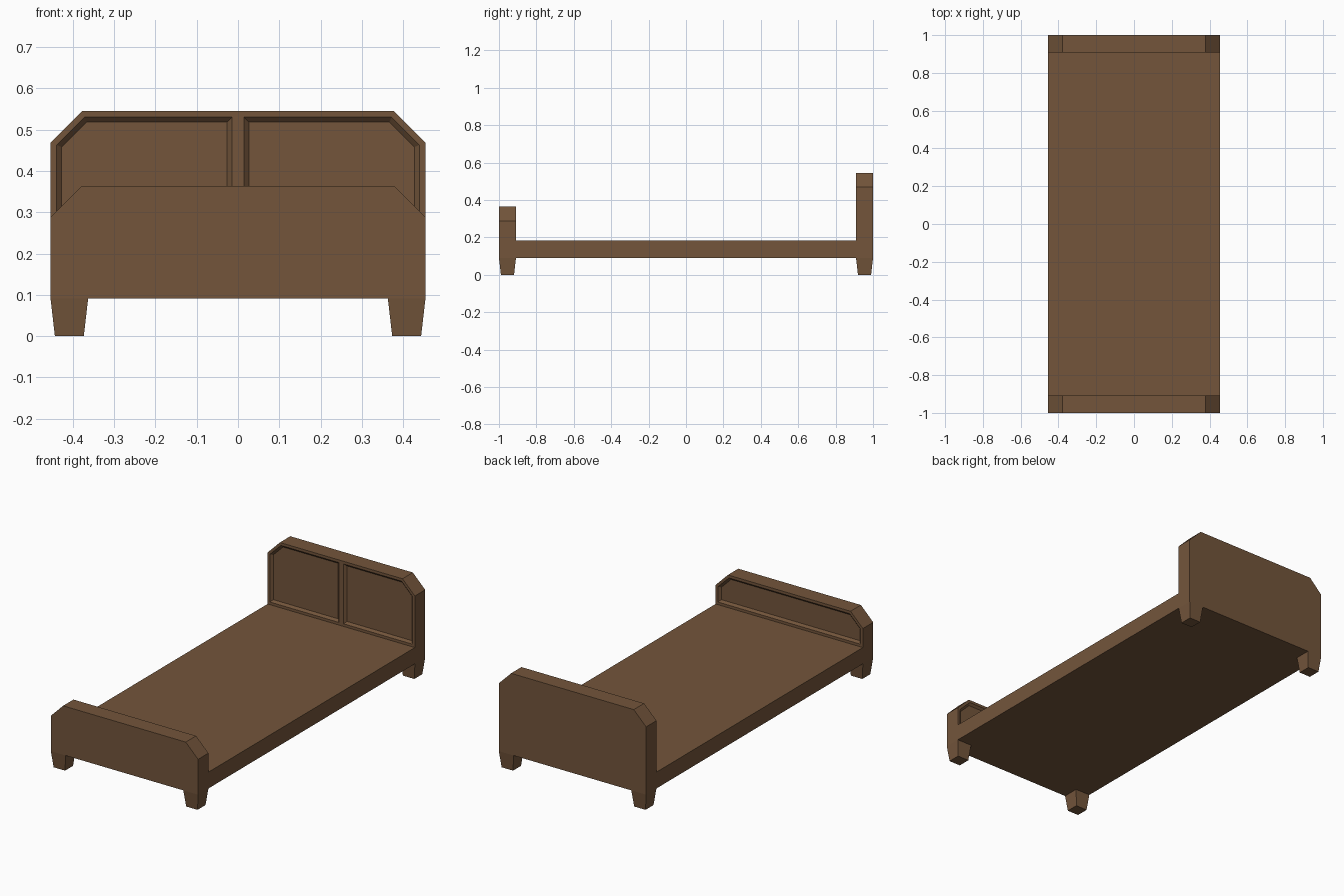
import bpy, bmesh

if "Cube" in bpy.data.objects:
    bpy.data.objects.remove(bpy.data.objects["Cube"])

W = 0.454        # half width
CH = 0.076       # corner cut of the boards
T = 0.091        # board thickness, leg width and deck thickness
Z0, Z1 = 0.091, 0.182

wood = bpy.data.materials.new("brown wood")
wood.diffuse_color = (0.172, 0.091, 0.044, 1)
wood.use_nodes = True
wood.node_tree.nodes["Principled BSDF"].inputs["Base Color"].default_value = wood.diffuse_color


def finish(bm, name):
    bmesh.ops.recalc_face_normals(bm, faces=bm.faces[:])
    me = bpy.data.meshes.new(name)
    bm.to_mesh(me)
    bm.free()
    me.materials.append(wood)
    ob = bpy.data.objects.new(name, me)
    bpy.context.collection.objects.link(ob)
    return ob


def board(name, side, top, split):
    """Cut-corner board with recessed panels on its inner face."""
    bm = bmesh.new()
    yi = side * (1 - T)
    cache = {}

    def cell(points):
        verts = []
        for p in points:
            if p not in cache:
                cache[p] = bm.verts.new((p[0], yi, p[1]))
            verts.append(cache[p])
        return bm.faces.new(verts)

    left = [(-W, Z1), (-W, top - CH), (-W + CH, top)]
    right = [(W - CH, top), (W, top - CH), (W, Z1)]
    mid = [(0, Z1)] if split else []
    cell([(-W, Z0), (-W, Z1)] + mid + [(W, Z1), (W, Z0)])
    if split:
        panels = [cell(left + [(0, top), (0, Z1)]),
                  cell([(0, Z1), (0, top)] + right)]
    else:
        panels = [cell(left + right)]
    # thickness
    res = bmesh.ops.extrude_face_region(bm, geom=bm.faces[:], use_keep_orig=True)
    moved = [g for g in res["geom"] if isinstance(g, bmesh.types.BMVert)]
    bmesh.ops.translate(bm, verts=moved, vec=(0, side * T, 0))
    bmesh.ops.recalc_face_normals(bm, faces=bm.faces[:])
    # frame, then sloped recess
    bmesh.ops.inset_individual(bm, faces=panels, thickness=0.0148, use_even_offset=True)
    bmesh.ops.inset_individual(bm, faces=panels, thickness=0.012, depth=-0.012,
                               use_even_offset=True)
    return finish(bm, name)


def box(name, centre, size, bottom_scale=1.0):
    bm = bmesh.new()
    bmesh.ops.create_cube(bm, size=1)
    for v in bm.verts:
        k = bottom_scale if v.co.z < 0 else 1.0
        v.co = [centre[i] + v.co[i] * size[i] * (k if i < 2 else 1) for i in range(3)]
    return finish(bm, name)


# head and foot boards
board("headboard", 1, 0.545, True)
board("footboard", -1, 0.364, False)

# flat deck between the boards
box("bed_deck", (0, 0, (Z0 + Z1) / 2), (2 * W, 2 * (1 - T), Z1 - Z0))

# tapered legs
for ny, sy in (("foot", -1), ("head", 1)):
    for nx, sx in (("left", -1), ("right", 1)):
        box(f"{ny}_{nx}_leg", (sx * (W - T / 2), sy * (1 - T / 2), Z0 / 2),
            (T, T, Z0), 0.77)
